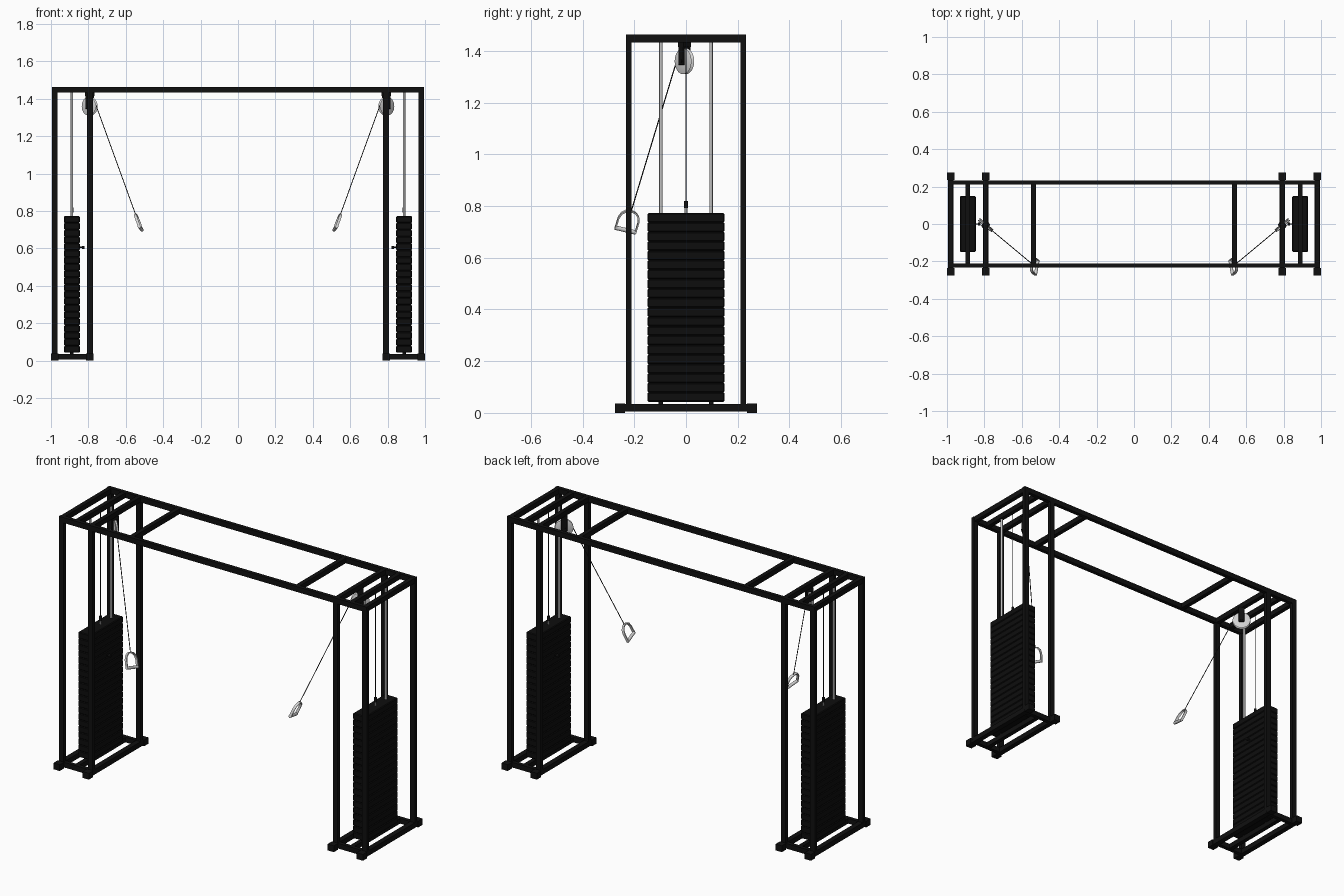
import bpy, bmesh, math
from mathutils import Vector, Matrix

if "Cube" in bpy.data.objects:
    bpy.data.objects.remove(bpy.data.objects["Cube"])


def material(name, rgb):
    m = bpy.data.materials.new(name)
    m.diffuse_color = (*rgb, 1)
    m.use_nodes = True
    m.node_tree.nodes["Principled BSDF"].inputs["Base Color"].default_value = m.diffuse_color
    return m


BLACK = material("black paint", (0.005, 0.005, 0.005))
IRON = material("dark iron", (0.004, 0.004, 0.004))
STEEL = material("bright steel", (0.52, 0.52, 0.52))
LIGHT = material("light grey", (0.65, 0.65, 0.65))
CABLE = material("cable grey", (0.015, 0.015, 0.015))


def finish(name, bm, mat, smooth=False):
    bmesh.ops.recalc_face_normals(bm, faces=bm.faces)
    me = bpy.data.meshes.new(name)
    bm.to_mesh(me)
    bm.free()
    me.materials.append(mat)
    ob = bpy.data.objects.new(name, me)
    bpy.context.collection.objects.link(ob)
    if smooth:
        bpy.ops.object.select_all(action='DESELECT')
        ob.select_set(True)
        bpy.context.view_layer.objects.active = ob
        bpy.ops.object.shade_smooth_by_angle(angle=math.radians(40))
    return ob


def box(name, loc, size, mat, turn=0.0, bevel=0.0):
    bm = bmesh.new()
    bmesh.ops.create_cube(bm, size=1)
    bmesh.ops.scale(bm, vec=size, verts=bm.verts)
    if bevel:
        bmesh.ops.bevel(bm, geom=bm.edges[:], offset=bevel, segments=1, affect='EDGES')
    bm.transform(Matrix.Translation(loc) @ Matrix.Rotation(turn, 4, 'Z'))
    return finish(name, bm, mat)


def rod(name, a, b, r, mat, sides=12):
    a, b = Vector(a), Vector(b)
    d = b - a
    bm = bmesh.new()
    bmesh.ops.create_cone(bm, cap_ends=True, segments=sides, radius1=r, radius2=r, depth=d.length)
    bm.transform(Matrix.Translation((a + b) / 2) @ d.to_track_quat('Z', 'Y').to_matrix().to_4x4())
    return finish(name, bm, mat, True)


def wheel(name, loc, axis, profile, mat, steps=32):
    """Revolve a closed (radius, height) profile round an axis."""
    bm = bmesh.new()
    rings = [[bm.verts.new((r * math.cos(t), r * math.sin(t), h)) for r, h in profile]
             for t in (2 * math.pi * i / steps for i in range(steps))]
    n = len(profile)
    for i in range(steps):
        p, q = rings[i], rings[(i + 1) % steps]
        for j in range(n):
            k = (j + 1) % n
            bm.faces.new((p[j], q[j], q[k], p[k]))
    bm.transform(Matrix.Translation(loc) @ Vector(axis).to_track_quat('Z', 'Y').to_matrix().to_4x4())
    return finish(name, bm, mat, True)


OUT, MID, INN, BRACE = 0.98, 0.888, 0.792, 0.537
Y, TOP, FOOT = 0.222, 1.448, 0.02

# long top rails
for y in (-Y, Y):
    box("top_rail", (0, y, TOP), (1.99, 0.022, 0.031), BLACK)

for s in (-1, 1):
    # top cross bars
    for x in (OUT, MID, INN, BRACE):
        box("top_cross_bar", (s * x, 0, TOP), (0.025, 2 * Y, 0.03), BLACK)
    # posts, foot rails and foot caps
    for x in (OUT, INN):
        box("foot_rail", (s * x, 0, FOOT), (0.03, 0.5, 0.03), BLACK)
        for y in (-1, 1):
            box("post", (s * x, y * Y, TOP / 2 + 0.01), (0.031, 0.022, TOP - 0.02), BLACK)
            box("foot_cap", (s * x, y * 0.255, 0.0185), (0.04, 0.04, 0.037), BLACK)
    # base bars
    for y in (-Y, Y):
        box("base_side_bar", (s * (OUT + INN) / 2, y, FOOT), (OUT - INN, 0.022, 0.03), BLACK)
    box("base_middle_bar", (s * MID, 0, FOOT), (0.025, 2 * Y, 0.029), BLACK)

    # weight stack
    n, z0, z1 = 20, 0.043, 0.773
    h = (z1 - z0) / n
    for i in range(n):
        box("weight_plate", (s * MID, 0, z0 + h * (i + 0.5)), (0.084, 0.298, h), IRON, bevel=0.004)
    # guide rods and bumpers
    for y in (-0.097, 0.097):
        rod("guide_rod", (s * MID, y, 0.03), (s * MID, y, TOP), 0.0065, STEEL)
        rod("bumper", (s * MID, y, 0.03), (s * MID, y, 0.046), 0.009, BLACK)
    # selector stem, cable and pin
    rod("stack_stem", (s * MID, 0, 0.765), (s * MID, 0, 0.8), 0.005, STEEL)
    rod("stem_connector", (s * MID, 0, 0.793), (s * MID, 0, 0.82), 0.008, BLACK)
    rod("lift_cable", (s * MID, 0, 0.81), (s * MID, 0, TOP), 0.0022, CABLE, 8)
    rod("pin_shaft", (s * 0.86, 0, 0.605), (s * 0.826, 0, 0.605), 0.004, BLACK)
    rod("pin_knob", (s * 0.834, 0, 0.605), (s * 0.822, 0, 0.605), 0.009, BLACK)

    # pulley, turned toward the handle
    centre = Vector((s * 0.793, -0.006, 1.36))
    flat = Vector((-s * 0.76, -0.65, 0))
    side = Vector((-flat.y, flat.x, 0))
    turn = math.atan2(flat.y, flat.x)
    wheel("pulley_wheel", centre, side,
          [(0.006, -0.009), (0.046, -0.009), (0.05, -0.007), (0.042, 0),
           (0.05, 0.007), (0.046, 0.009), (0.006, 0.009)], LIGHT)
    for k in (-1, 1):
        box("pulley_bracket_plate", centre + side * 0.015 * k + Vector((0, 0, 0.03)),
            (0.032, 0.008, 0.09), BLACK, turn, 0.002)
    box("pulley_bracket_top", centre + Vector((0, 0, 0.066)), (0.034, 0.038, 0.022), BLACK, turn)
    rod("pulley_axle", centre - side * 0.021, centre + side * 0.021, 0.007, BLACK)

    # pull cable
    apex = Vector((s * 0.548, -0.211, 0.783))
    start = centre + flat * 0.044 + Vector((0, 0, 0.006))
    rod("pull_cable", start, apex, 0.0022, CABLE, 8)

    # handle: flat strap bent to a stirrup, with a round grip
    down = (apex - start).normalized()
    g = Vector((-s * 0.015, 0.082, -0.019))
    g = (g - down * g.dot(down)).normalized()
    w = down.cross(g)
    outline = [(-0.043, 0.088), (-0.043, 0.04), (-0.036, 0.018), (-0.02, 0.004), (0, 0)]
    outline += [(-u, v) for u, v in reversed(outline[:-1])]
    bm = bmesh.new()
    rows = []
    for u, v in outline:
        inner = (u * 0.87, 0.006 + v * 0.94)
        rows.append([bm.verts.new(apex + g * a + down * b + w * c)
                     for (a, b), c in (((u, v), -0.007), ((u, v), 0.007),
                                       (inner, 0.007), (inner, -0.007))])
    for p, q in zip(rows, rows[1:]):
        for j in range(4):
            k = (j + 1) % 4
            bm.faces.new((p[j], q[j], q[k], p[k]))
    bm.faces.new(rows[0])
    bm.faces.new(rows[-1])
    finish("handle_strap", bm, LIGHT, True)
    grip = apex + down * 0.084
    rod("handle_grip", grip - g * 0.042, grip + g * 0.042, 0.0085, LIGHT, 16)
